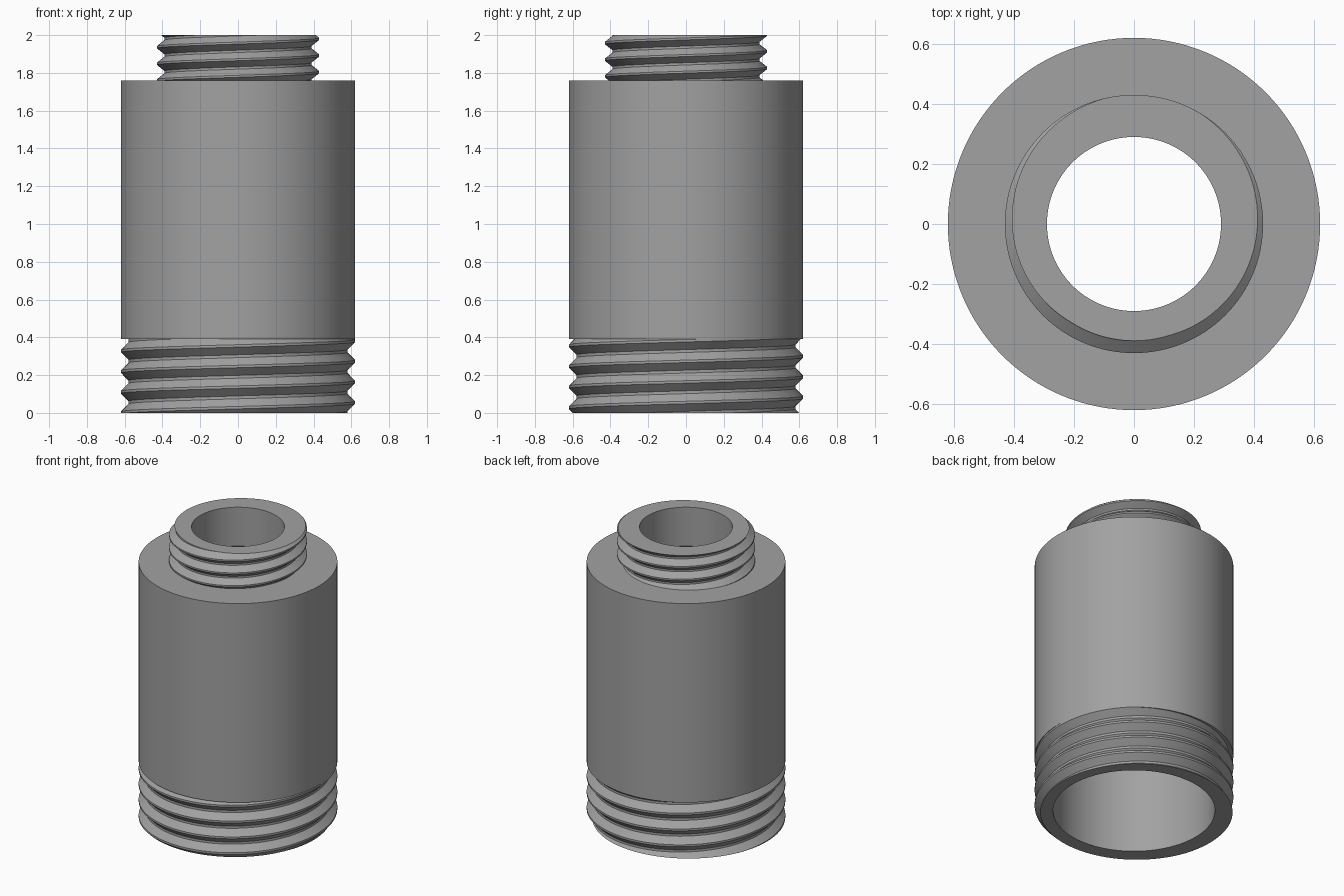
import bpy
import bmesh
import math

if "Cube" in bpy.data.objects:
    bpy.data.objects.remove(bpy.data.objects["Cube"])

SIDES = 128

metal = bpy.data.materials.new("grey metal")
metal.diffuse_color = (0.36, 0.36, 0.36, 1)
metal.use_nodes = True
metal.node_tree.nodes["Principled BSDF"].inputs["Base Color"].default_value = metal.diffuse_color


def sweep(name, column):
    """Skin the (radius, height) columns given for each angle around z."""
    bm = bmesh.new()
    rings = []
    for i in range(SIDES + 1):
        a = 2 * math.pi * i / SIDES
        rings.append([bm.verts.new((r * math.cos(a), r * math.sin(a), z))
                      for r, z in column(i / SIDES)])
    for a, b in zip(rings, rings[1:]):
        for j in range(len(a) - 1):
            bm.faces.new((a[j], b[j], b[j + 1], a[j + 1]))
    bmesh.ops.remove_doubles(bm, verts=bm.verts[:], dist=1e-5)
    mesh = bpy.data.meshes.new(name)
    bm.to_mesh(mesh)
    bm.free()
    mesh.materials.append(metal)
    obj = bpy.data.objects.new(name, mesh)
    bpy.context.collection.objects.link(obj)
    bpy.ops.object.select_all(action='DESELECT')
    obj.select_set(True)
    bpy.context.view_layer.objects.active = obj
    bpy.ops.object.shade_smooth_by_angle(angle=math.radians(25))
    return obj


def thread(crest, depth, pitch, z0, z1, start):
    """Right-hand thread cut off at z0 and z1; start = crest height at +x."""
    flat, root = 0.06, 0.43

    def radius(z, base):
        t = (z - base) / pitch
        d = abs(t - round(t))
        return crest - depth * min(1, max(0, (d - flat) / (root - flat)))

    def column(turn):
        base = start + pitch * turn
        first = math.floor((z0 - start) / pitch) - 2
        last = math.ceil((z1 - start) / pitch) + 2
        pts = []
        for k in range(first, last + 1):
            for off in (-root, -flat, flat, root):
                z = min(z1, max(z0, base + (k + off) * pitch))
                pts.append((radius(z, base), z))
        return pts
    return column


# Lower male thread with its flat bottom rim
low = thread(0.62, 0.04, 0.109, 0.0, 0.39, 0.055)
sweep("lower_thread", lambda t: [(0.505, 0.0)] + low(t))

# Plain cylindrical sleeve with shoulders at both ends
sweep("sleeve", lambda t: [(0.578, 0.39), (0.62, 0.39), (0.62, 1.76), (0.385, 1.76)])

# Upper male thread with its flat top rim
up = thread(0.43, 0.041, 0.088, 1.76, 2.0, 1.98)
sweep("upper_thread", lambda t: up(t) + [(0.29, 2.0)])

# Through bore: narrow neck, cone, wide lower bore
sweep("bore", lambda t: [(0.29, 2.0), (0.29, 1.733), (0.505, 1.52), (0.505, 0.0)])
